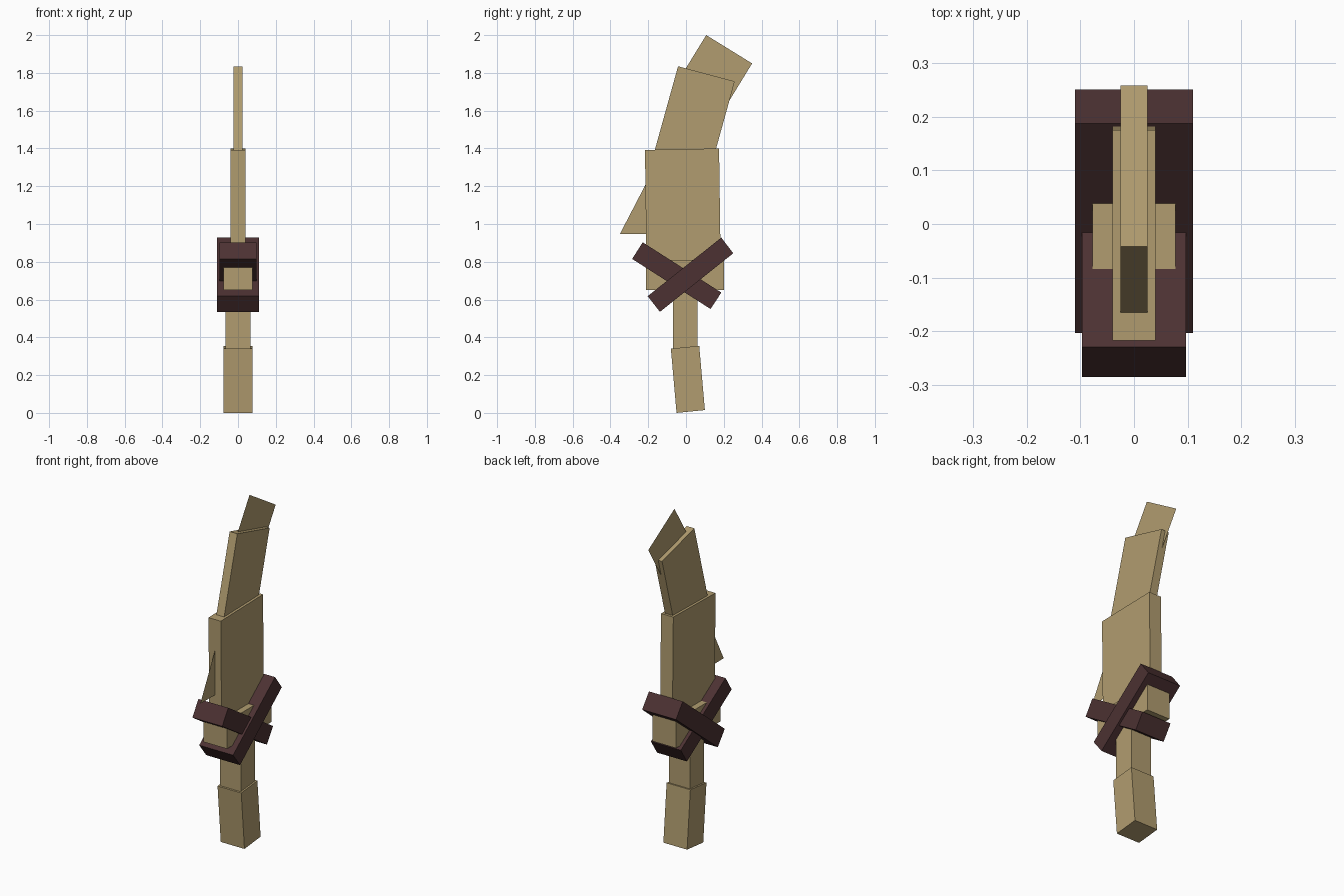
import bpy

if "Cube" in bpy.data.objects:
    bpy.data.objects.remove(bpy.data.objects["Cube"])


def material(name, rgb):
    m = bpy.data.materials.new(name)
    m.diffuse_color = (*rgb, 1.0)
    m.use_nodes = True
    m.node_tree.nodes["Principled BSDF"].inputs["Base Color"].default_value = m.diffuse_color
    return m


tan = material("tan", (0.44, 0.335, 0.16))
brown = material("dark_brown", (0.072, 0.031, 0.032))


def slab(name, outline, half, mat):
    """Side outline in (y, z), counter-clockwise, extruded to x = +-half (flat sheet if 0)."""
    n = len(outline)
    verts = [(half, y, z) for y, z in outline]
    faces = [tuple(range(n))]
    if half:
        verts += [(-half, y, z) for y, z in outline]
        faces.append(tuple(range(2 * n - 1, n - 1, -1)))
        for i in range(n):
            j = (i + 1) % n
            faces.append((i, i + n, j + n, j))
    mesh = bpy.data.meshes.new(name)
    mesh.from_pydata(verts, [], faces)
    mesh.materials.append(mat)
    obj = bpy.data.objects.new(name, mesh)
    bpy.context.collection.objects.link(obj)
    return obj


# Handle
slab("handle_pommel", [(-0.05, 0.0), (0.10, 0.015), (0.07, 0.355), (-0.08, 0.34)], 0.077, tan)
slab("handle_grip", [(-0.07, 0.30), (0.06, 0.30), (0.06, 0.70), (-0.07, 0.70)], 0.067, tan)

# Guard block with two crossed straps
slab("guard_block", [(-0.212, 0.65), (0.202, 0.65), (0.202, 0.81), (-0.212, 0.81)], 0.077, tan)
slab("rising_strap", [(-0.203, 0.618), (-0.138, 0.535), (0.25, 0.845), (0.187, 0.928)], 0.11, brown)
slab("falling_strap", [(-0.285, 0.815), (0.13, 0.55), (0.187, 0.637), (-0.229, 0.903)], 0.097, brown)

# Blade sections, each thinner than the one below
slab("lower_blade", [(-0.209, 0.75), (0.184, 0.755), (0.175, 1.40), (-0.217, 1.392)], 0.04, tan)
slab("middle_blade", [(-0.185, 1.32), (0.115, 1.24), (0.258, 1.755), (-0.042, 1.835)], 0.025, tan)

# Flat sheets: tip and front barb
slab("blade_tip", [(-0.05, 1.744), (0.193, 1.594), (0.35, 1.85), (0.107, 2.0)], 0, tan)
slab("blade_barb", [(-0.35, 0.947), (-0.19, 0.947), (-0.19, 1.255)], 0, tan)
